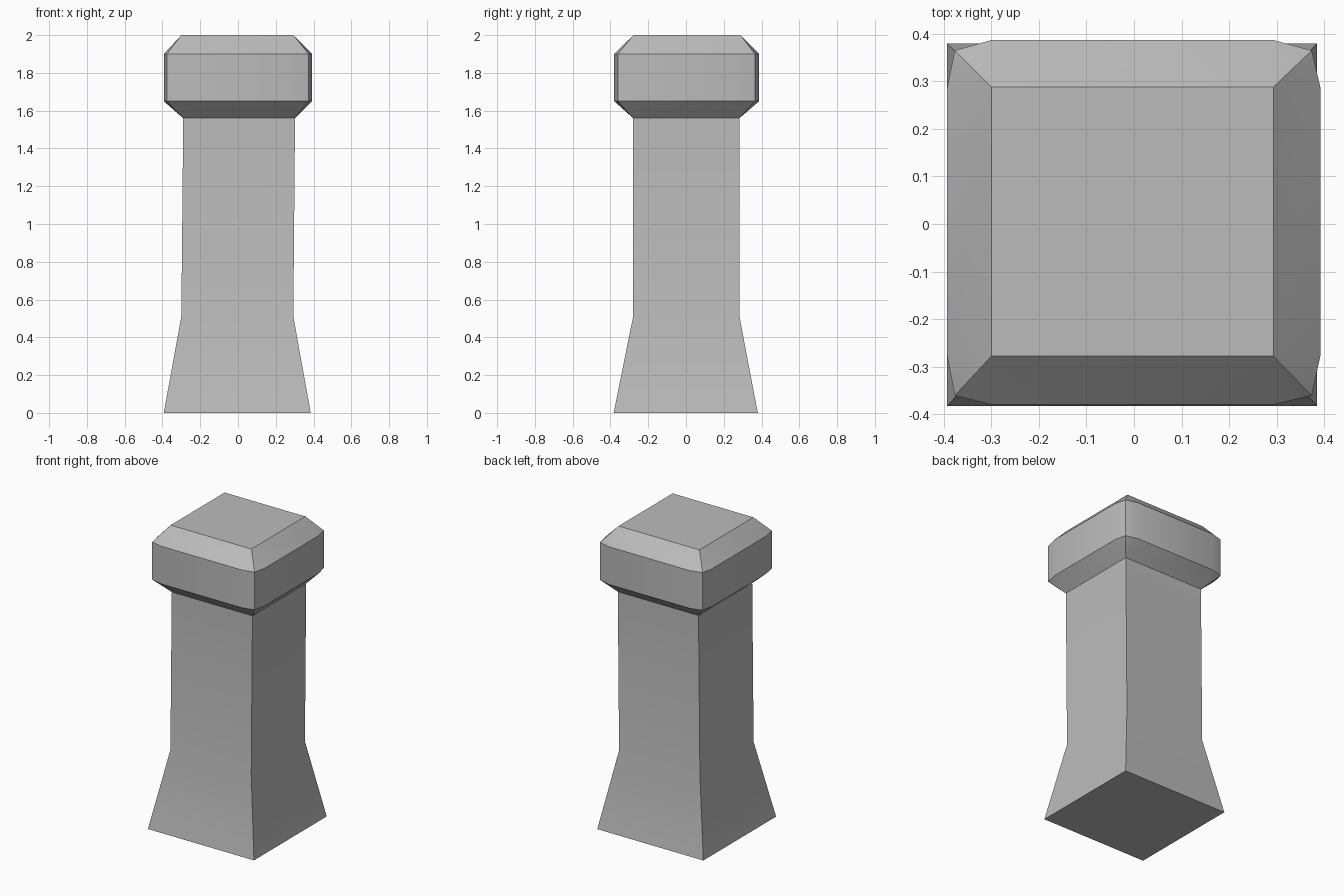
import bpy
import bmesh
import math

cube = bpy.data.objects.get("Cube")
if cube:
    bpy.data.objects.remove(cube, do_unlink=True)

stone = bpy.data.materials.new("grey_stone")
stone.use_nodes = True
GREY = (0.5, 0.5, 0.5, 1)
stone.diffuse_color = GREY
stone.node_tree.nodes["Principled BSDF"].inputs["Base Color"].default_value = GREY


def corners(x0, x1, y0, y1):
    """Rectangle corners, counter-clockwise from front right."""
    return [(x0, y0), (x1, y0), (x1, y1), (x0, y1)]


def ring(bm, points, z):
    return [bm.verts.new((x, y, z)) for x, y in points]


def bridge(bm, low, high):
    for i in range(len(low)):
        j = (i + 1) % len(low)
        bm.faces.new((low[i], low[j], high[j], high[i]))


def finish(bm, name):
    bmesh.ops.recalc_face_normals(bm, faces=bm.faces)
    mesh = bpy.data.meshes.new(name)
    bm.to_mesh(mesh)
    bm.free()
    obj = bpy.data.objects.new(name, mesh)
    bpy.context.collection.objects.link(obj)
    mesh.materials.append(stone)
    bpy.ops.object.select_all(action='DESELECT')
    obj.select_set(True)
    bpy.context.view_layer.objects.active = obj
    bpy.ops.object.shade_smooth_by_angle(angle=math.radians(30))


# Square shaft with a flared foot
neck = corners(-0.29, 0.302, -0.28, 0.283)
bm = bmesh.new()
foot = ring(bm, corners(-0.393, 0.385, -0.383, 0.38), 0)
waist = ring(bm, corners(-0.30, 0.293, -0.28, 0.283), 0.51)
bridge(bm, foot, waist)
bridge(bm, waist, ring(bm, neck, 1.56))
bm.faces.new(foot[::-1])
finish(bm, "shaft")

# Cap: a belt with softened corners, sloping in to a square above and below
top = corners(-0.30, 0.293, -0.278, 0.288)
outer = corners(-0.393, 0.392, -0.38, 0.387)
tips = corners(-0.377, 0.374, -0.361, 0.365)
belt = []
for i in range(4):
    along_x = (top[i][0], outer[i][1])
    along_y = (outer[i][0], top[i][1])
    belt += [along_y, tips[i], along_x] if i % 2 == 0 else [along_x, tips[i], along_y]


def slope(bm, square, around):
    """Join a square to the belt: a fan at each corner, a quad on each side."""
    for i in range(4):
        a, b, c = around[3 * i:3 * i + 3]
        bm.faces.new((square[i], a, b))
        bm.faces.new((square[i], b, c))
        bm.faces.new((square[i], c, around[(3 * i + 3) % 12], square[(i + 1) % 4]))


bm = bmesh.new()
low, high = ring(bm, belt, 1.65), ring(bm, belt, 1.90)
lid = ring(bm, top, 2.0)
bridge(bm, low, high)
slope(bm, ring(bm, neck, 1.56), low)
slope(bm, lid, high)
bm.faces.new(lid)
finish(bm, "cap")
